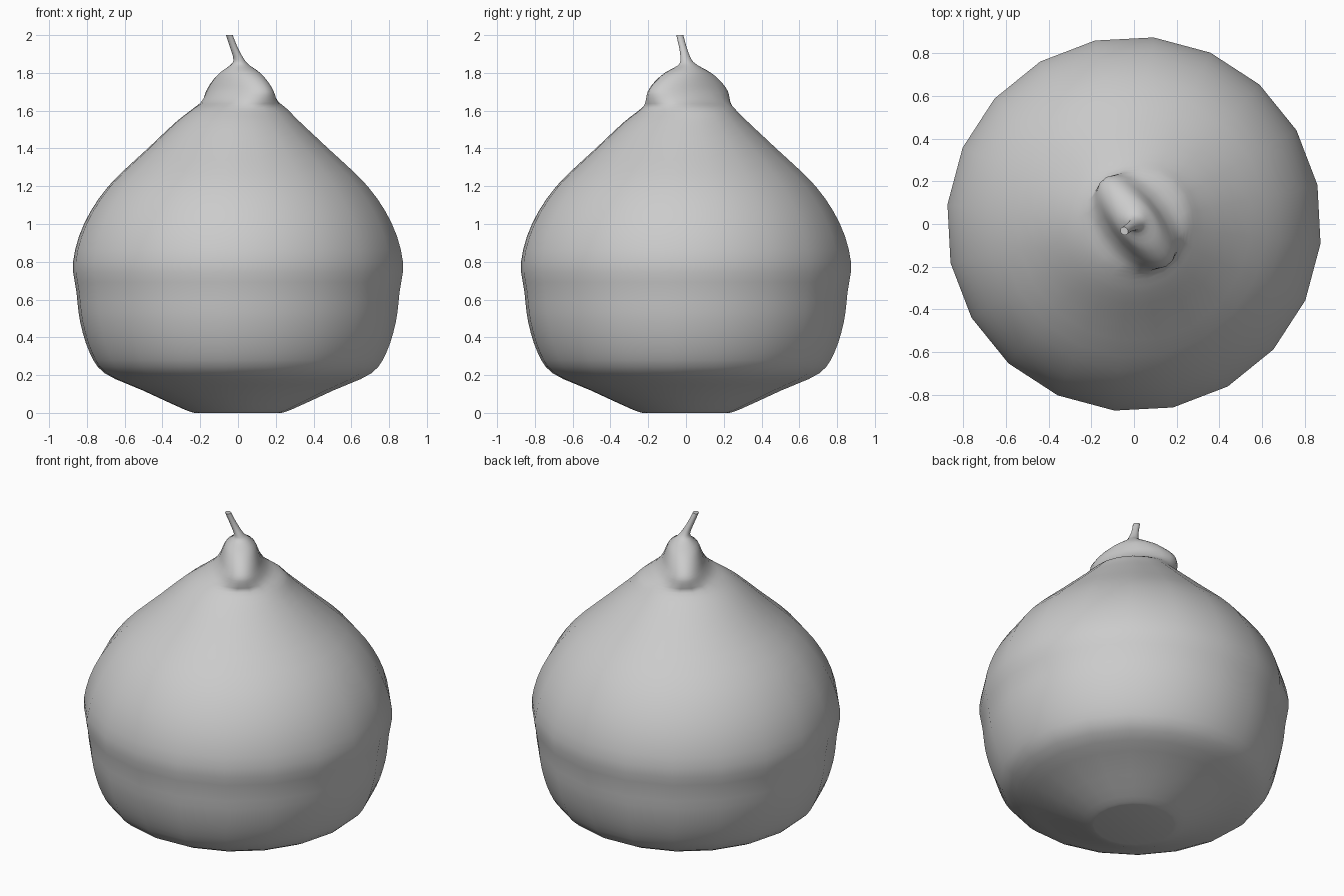
import bpy, bmesh, math

cube = bpy.data.objects.get("Cube")
if cube:
    bpy.data.objects.remove(cube, do_unlink=True)

SIDES, STEPS = 20, 3
TURN, LONG_AXIS = math.radians(12), math.radians(127)

# Cross-sections, bottom to top: height, long radius, short radius, centre x, centre y
body_rings = [
    (0, .23, .23, 0, 0), (.02, .29, .29, 0, 0), (.12, .51, .51, 0, 0),
    (.21, .71, .71, 0, 0), (.32, .79, .79, 0, 0), (.48, .84, .84, 0, 0),
    (.64, .86, .86, 0, 0), (.8, .878, .878, 0, 0), (1, .82, .82, 0, 0),
    (1.2, .69, .69, 0, 0), (1.4, .48, .48, 0, 0), (1.54, .33, .33, 0, 0),
    (1.61, .25, .25, .01, .01)]
knob_rings = [
    (1.65, .25, .17, .01, .01), (1.7, .25, .125, .01, .01),
    (1.75, .21, .105, .01, .01), (1.8, .14, .085, .01, .01),
    (1.84, .055, .05, .01, .01)]
stem_rings = [
    (1.87, .031, .028, .005, 0), (1.93, .021, .02, -.02, -.015),
    (2, .02, .017, -.046, -.033)]


def smooth_step(a, b, c, d, t):
    """Catmull-Rom blend between b and c."""
    return tuple(.5 * (2 * q + (r - p) * t + (2 * p - 5 * q + 4 * r - s) * t * t
                       + (3 * q - p - 3 * r + s) * t ** 3)
                 for p, q, r, s in zip(a, b, c, d))


def refine(rings):
    padded = [rings[0]] + rings + [rings[-1]]
    out = [smooth_step(*padded[i:i + 4], k / STEPS)
           for i in range(len(rings) - 1) for k in range(STEPS)]
    return out + [rings[-1]]


def add_ring(bm, ring):
    z, long_r, short_r, cx, cy = ring
    c, s = math.cos(LONG_AXIS), math.sin(LONG_AXIS)
    verts = []
    for i in range(SIDES):
        a = TURN + math.tau * i / SIDES - LONG_AXIS
        u, v = long_r * math.cos(a), short_r * math.sin(a)
        verts.append(bm.verts.new((cx + u * c - v * s, cy + u * s + v * c, z)))
    return verts


# One continuous skin for the body, knob and bent stem
bm = bmesh.new()
loops = [add_ring(bm, r) for r in refine(body_rings + knob_rings + stem_rings)]
for low, high in zip(loops, loops[1:]):
    for i in range(SIDES):
        j = (i + 1) % SIDES
        bm.faces.new((low[i], low[j], high[j], high[i]))
bm.faces.new(loops[0][::-1])
bm.faces.new(loops[-1])
mesh = bpy.data.meshes.new("bulb_body")
bm.to_mesh(mesh)
bm.free()
bulb = bpy.data.objects.new("bulb_body", mesh)
bpy.context.collection.objects.link(bulb)

# Plain grey surface
grey = bpy.data.materials.new("plain_grey")
grey.use_nodes = True
colour = (.6, .6, .6, 1)
grey.diffuse_color = colour
grey.node_tree.nodes["Principled BSDF"].inputs["Base Color"].default_value = colour
mesh.materials.append(grey)

bpy.ops.object.select_all(action="DESELECT")
bulb.select_set(True)
bpy.context.view_layer.objects.active = bulb
bpy.ops.object.shade_smooth_by_angle(angle=math.radians(50))
